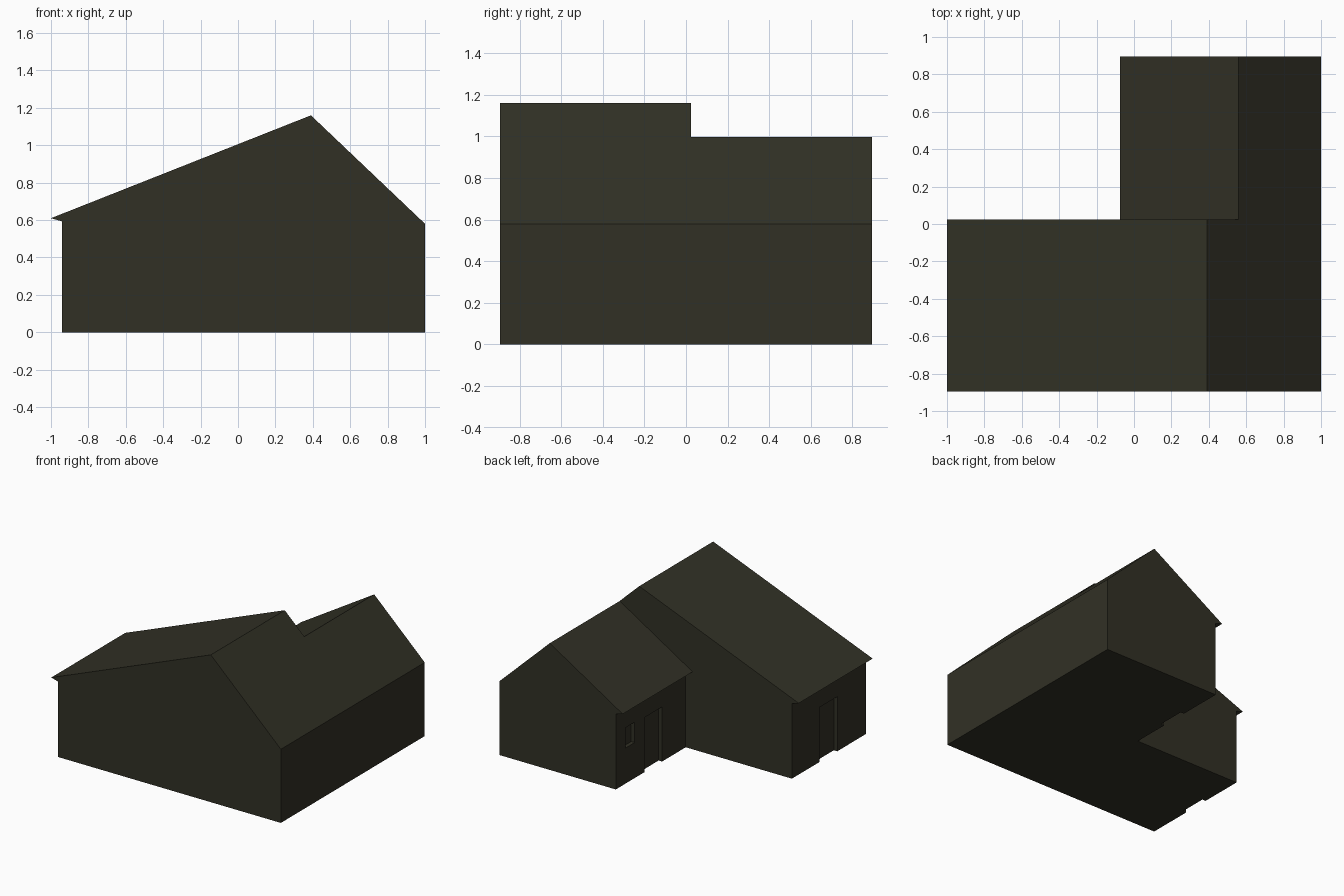
import bpy
import bmesh
from mathutils import Matrix

if "Cube" in bpy.data.objects:
    bpy.data.objects.remove(bpy.data.objects["Cube"])

# One dark olive colour for the whole house
olive = bpy.data.materials.new("dark olive")
olive.diffuse_color = (0.031, 0.030, 0.0185, 1)
olive.use_nodes = True
olive.node_tree.nodes["Principled BSDF"].inputs["Base Color"].default_value = olive.diffuse_color


def finish(name, bm):
    bmesh.ops.recalc_face_normals(bm, faces=bm.faces)
    mesh = bpy.data.meshes.new(name)
    bm.to_mesh(mesh)
    bm.free()
    mesh.materials.append(olive)
    obj = bpy.data.objects.new(name, mesh)
    bpy.context.collection.objects.link(obj)
    return obj


def gable_block(name, profile, y0, y1):
    """Extrude an (x, z) gable profile along y."""
    bm = bmesh.new()
    face = bm.faces.new([bm.verts.new((x, y0, z)) for x, z in profile])
    out = bmesh.ops.extrude_face_region(bm, geom=[face])
    moved = [v for v in out["geom"] if isinstance(v, bmesh.types.BMVert)]
    bmesh.ops.translate(bm, verts=moved, vec=(0, y1 - y0, 0))
    return finish(name, bm)


def recess(target, wall_x, y0, y1, z0, z1, depth=0.03):
    """Cut a shallow opening into a left-facing wall."""
    bm = bmesh.new()
    size = (depth * 2, y1 - y0, z1 - z0)
    centre = (wall_x, (y0 + y1) / 2, (z0 + z1) / 2)
    bmesh.ops.create_cube(bm, size=1, matrix=Matrix.Translation(centre) @ Matrix.Diagonal((*size, 1)))
    cutter = finish("opening_cutter", bm)
    cutter.hide_render = True
    mod = target.modifiers.new("opening", 'BOOLEAN')
    mod.operation = 'DIFFERENCE'
    mod.solver = 'EXACT'
    mod.object = cutter
    bpy.context.view_layer.objects.active = target
    bpy.ops.object.modifier_apply(modifier=mod.name)
    bpy.data.objects.remove(cutter)


def house_profile(wall_x, ridge_x, ridge_z):
    """Left wall, upturned soffit, eave tip, ridge, right eave and right wall."""
    return [(wall_x, 0), (wall_x, 0.593), (wall_x - 0.06, 0.61),
            (ridge_x, ridge_z), (1, 0.58), (1, 0)]


# Tall front block and lower rear wing, sharing the right roof plane
main = gable_block("main_house", house_profile(-0.94, 0.39, 1.16), -0.895, 0.025)
wing = gable_block("rear_wing", house_profile(-0.015, 0.56, 0.998), 0.025, 0.895)

# Doorways run through the floor edge; the window sits beside the wing door
recess(main, -0.94, -0.54, -0.32, -0.1, 0.43)
recess(wing, -0.015, 0.32, 0.54, -0.1, 0.43)
recess(wing, -0.015, 0.66, 0.775, 0.28, 0.44)
